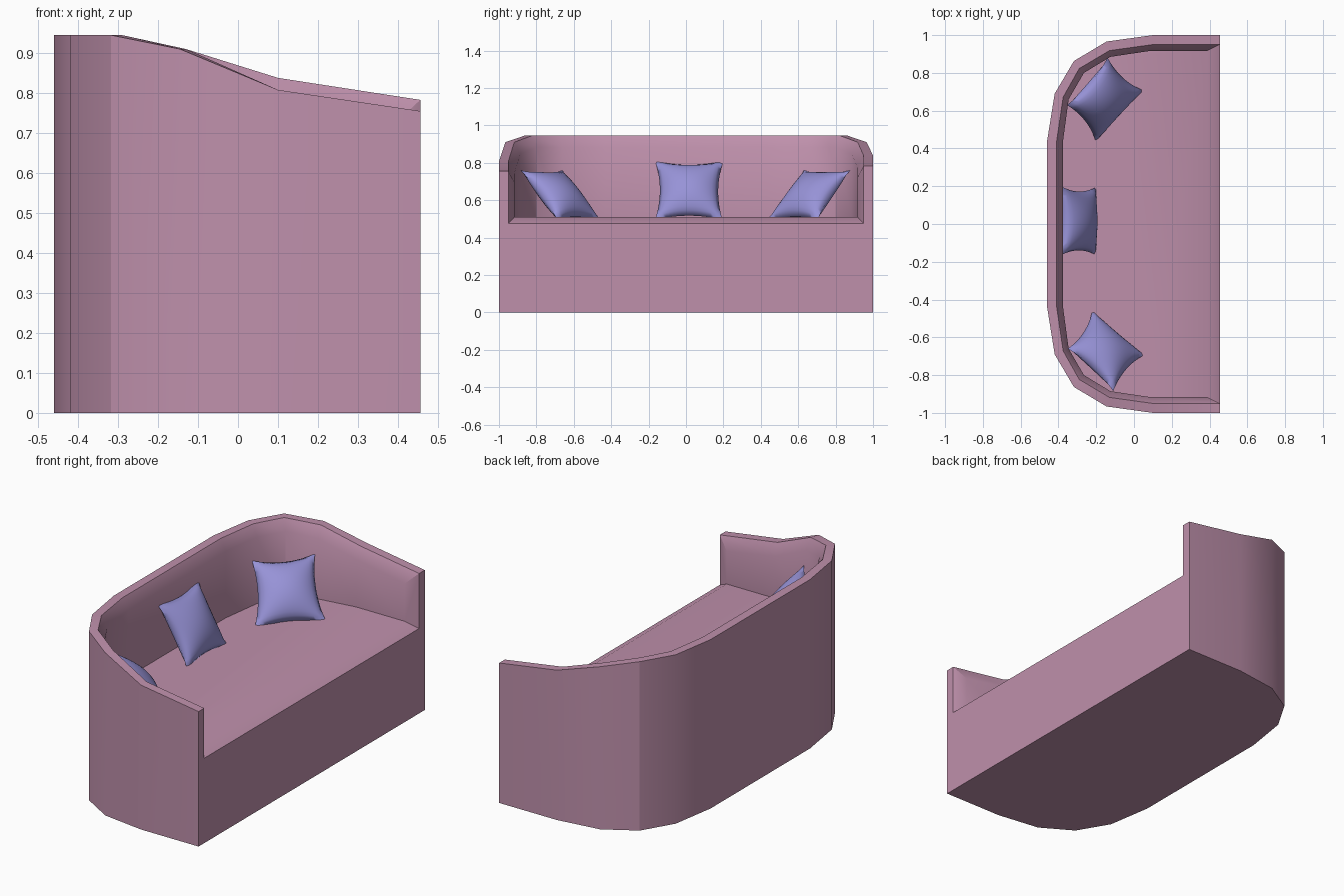
import bpy, bmesh, math
from mathutils import Vector

if "Cube" in bpy.data.objects:
    bpy.data.objects.remove(bpy.data.objects["Cube"])


def material(name, color):
    m = bpy.data.materials.new(name)
    m.diffuse_color = color
    m.use_nodes = True
    m.node_tree.nodes["Principled BSDF"].inputs["Base Color"].default_value = m.diffuse_color
    return m


def finish(bm, name, mat, angle):
    bmesh.ops.recalc_face_normals(bm, faces=bm.faces)
    me = bpy.data.meshes.new(name)
    bm.to_mesh(me)
    bm.free()
    ob = bpy.data.objects.new(name, me)
    bpy.context.collection.objects.link(ob)
    me.materials.append(mat)
    bpy.ops.object.select_all(action='DESELECT')
    ob.select_set(True)
    bpy.context.view_layer.objects.active = ob
    bpy.ops.object.shade_smooth_by_angle(angle=math.radians(angle))
    return ob


pink = material("pink_fabric", (0.52, 0.28, 0.41, 1))
lilac = material("lilac_fabric", (0.31, 0.29, 0.68, 1))

# Half plan from arm end to back: outer, rim inner, wall inner, rim heights (-y arm, +y arm)
PLAN = [
    ((0.456, 1.0), (0.456, 0.95), (0.39, 0.917), (0.755, 0.783)),
    ((0.10, 1.0), (0.10, 0.95), (0.09, 0.917), (0.808, 0.838)),
    ((-0.145, 0.966), (-0.13, 0.918), (-0.125, 0.885), (0.91, 0.91)),
    ((-0.318, 0.863), (-0.29, 0.823), (-0.265, 0.80), (0.945, 0.945)),
    ((-0.42, 0.69), (-0.375, 0.672), (-0.346, 0.66), (0.945, 0.945)),
    ((-0.46, 0.44), (-0.41, 0.435), (-0.377, 0.43), (0.945, 0.945)),
]
SEAT_Z, LIP_Z, RIM_DROP = 0.51, 0.475, 0.062


# Sofa body: sections swept round the back from one arm to the other
def station(bm, row, side):
    (ox, oy), (rx, ry), (wx, wy), heights = row
    z = heights[0 if side < 0 else 1]
    pts = [(ox, oy, 0), (ox, oy, z), (rx, ry, z),
           (wx, wy, z - RIM_DROP), (wx, wy, SEAT_Z)]
    return [bm.verts.new((x, y * side, h)) for x, y, h in pts]


bm = bmesh.new()
ring = [station(bm, r, -1) for r in PLAN] + [station(bm, r, 1) for r in reversed(PLAN)]
for a, b in zip(ring, ring[1:]):
    for i in range(4):
        bm.faces.new((a[i], b[i], b[i + 1], a[i + 1]))
bm.faces.new([s[0] for s in ring])
bm.faces.new([s[4] for s in ring])

# Sloped front lip, chamfered arm ends and front panel
L, R = ring[0], ring[-1]
lip_l, lip_r = [bm.verts.new((0.456, 0.95 * s, LIP_Z)) for s in (-1, 1)]
bm.faces.new((lip_l, lip_r, R[4], L[4]))
bm.faces.new((L[2], L[3], L[4], lip_l))
bm.faces.new((R[2], R[3], R[4], lip_r))
bm.faces.new((L[0], R[0], R[1], R[2], lip_r, lip_l, L[2], L[1]))
finish(bm, "sofa_body", pink, 28)


# Pillow: two bulging sheets with pinched-in edges, stretched between four corners
def pillow(name, corners, thick=0.075, pinch=0.14, n=18):
    a, b, c, d = [Vector(p) for p in corners]
    normal = (c - a).cross(d - b).normalized()
    bm = bmesh.new()
    for side in (-1, 1):
        grid = []
        for j in range(n + 1):
            row = []
            for i in range(n + 1):
                u, v = 2 * i / n - 1, 2 * j / n - 1
                s = (u * (1 - pinch * (1 - v * v)) + 1) / 2
                t = (v * (1 - pinch * (1 - u * u)) + 1) / 2
                p = a.lerp(b, s).lerp(d.lerp(c, s), t)
                h = thick * max(0, (1 - u * u) * (1 - v * v)) ** 0.6
                row.append(bm.verts.new(p + normal * (h * side)))
            grid.append(row)
        for j in range(n):
            for i in range(n):
                bm.faces.new((grid[j][i], grid[j][i + 1],
                              grid[j + 1][i + 1], grid[j + 1][i]))
    bmesh.ops.remove_doubles(bm, verts=bm.verts, dist=1e-5)
    finish(bm, name, lilac, 80)


# Corner order: two top corners, then two bottom corners
pillow("middle_pillow", [(-0.385, -0.165, 0.81), (-0.385, 0.20, 0.81),
                         (-0.20, 0.195, 0.495), (-0.20, -0.165, 0.495)])
pillow("left_pillow", [(-0.11, -0.885, 0.76), (-0.35, -0.66, 0.76),
                       (-0.22, -0.455, 0.495), (0.06, -0.69, 0.495)])
pillow("right_pillow", [(-0.355, 0.63, 0.76), (-0.14, 0.88, 0.76),
                        (0.055, 0.705, 0.495), (-0.20, 0.43, 0.495)])
